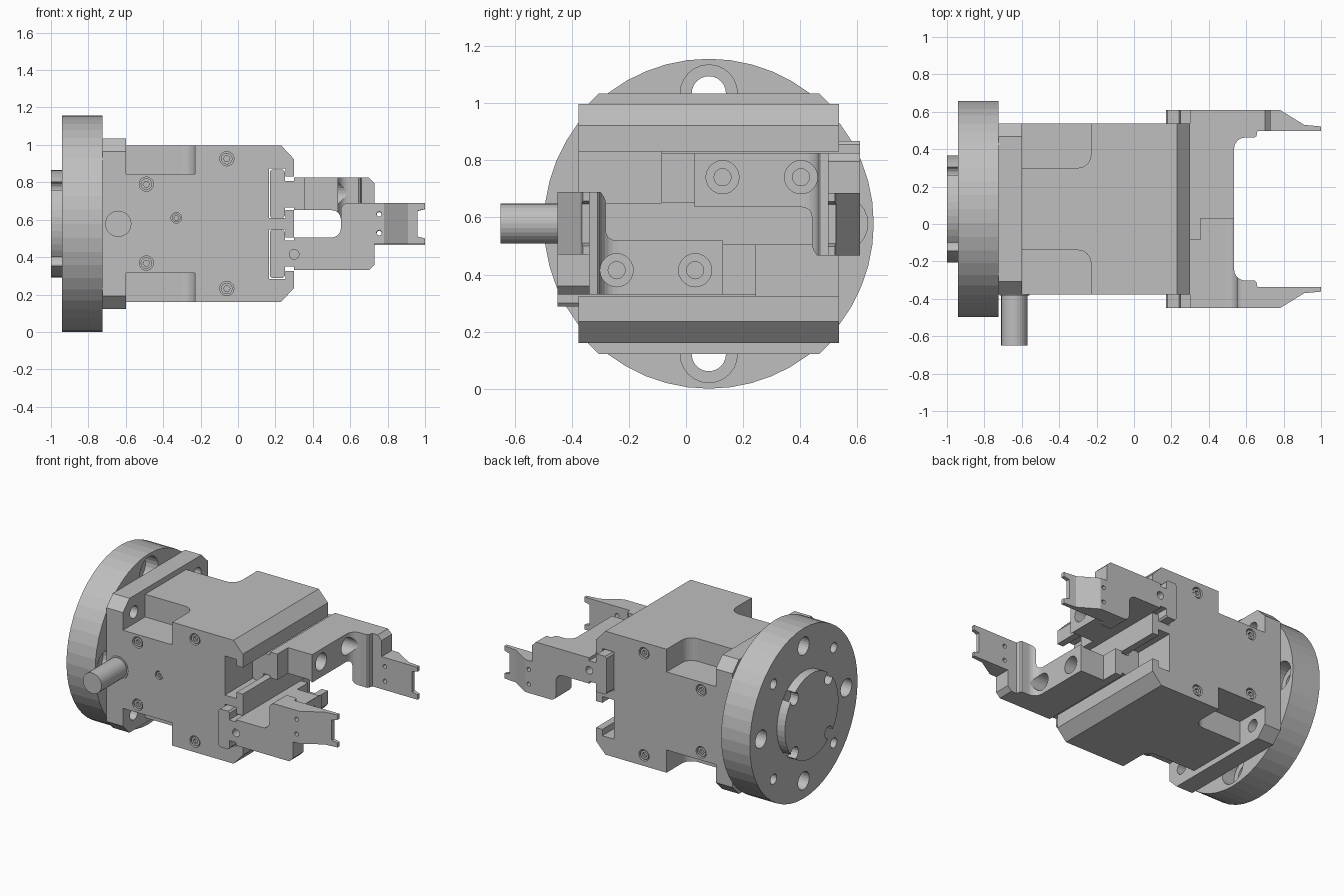
import bpy, bmesh, math
from mathutils import Matrix, Vector

cube = bpy.data.objects.get("Cube")
if cube:
    bpy.data.objects.remove(cube, do_unlink=True)

CY, CZ = 0.08, 0.578          # main axis of the tool, along x
metal = bpy.data.materials.new("grey metal")
metal.use_nodes = True
GREY = (0.52, 0.52, 0.52, 1)
metal.diffuse_color = GREY
metal.node_tree.nodes["Principled BSDF"].inputs["Base Color"].default_value = GREY


def prism(name, pts, axis, a, b):
    """Extrude a 2D outline along an axis, from a to b."""
    place = {"x": lambda p, t: (t, p[0], p[1]),
             "y": lambda p, t: (p[0], t, p[1]),
             "z": lambda p, t: (p[0], p[1], t)}[axis]
    bm = bmesh.new()
    face = bm.faces.new([bm.verts.new(place(p, a)) for p in pts])
    new = bmesh.ops.extrude_face_region(bm, geom=[face])["geom"]
    shift = Vector(place((0, 0), b - a))
    bmesh.ops.translate(bm, vec=shift, verts=[v for v in new if isinstance(v, bmesh.types.BMVert)])
    bmesh.ops.recalc_face_normals(bm, faces=bm.faces)
    mesh = bpy.data.meshes.new(name)
    bm.to_mesh(mesh)
    bm.free()
    mesh.materials.append(metal)
    ob = bpy.data.objects.new(name, mesh)
    bpy.context.collection.objects.link(ob)
    return ob


def arc(cx, cy, r, start, end, n=6):
    angles = [math.radians(start + (end - start) * i / n) for i in range(n + 1)]
    return [(cx + r * math.cos(t), cy + r * math.sin(t)) for t in angles]


def cyl(name, axis, c, r, a, b, n=24):
    return prism(name, arc(c[0], c[1], r, 0, 360, n)[:-1], axis, a, b)


def rect(x0, x1, y0, y1):
    return [(x0, y0), (x1, y0), (x1, y1), (x0, y1)]


def combine(ob, tool, op="DIFFERENCE"):
    """Apply a boolean and drop the helper."""
    tool.hide_render = True
    mod = ob.modifiers.new("cut", "BOOLEAN")
    mod.operation, mod.object, mod.solver = op, tool, "EXACT"
    bpy.context.view_layer.objects.active = ob
    bpy.ops.object.modifier_apply(modifier=mod.name)
    bpy.data.objects.remove(tool, do_unlink=True)


def around(r, deg):
    t = math.radians(deg)
    return (CY + r * math.cos(t), CZ + r * math.sin(t))


# Round mounting flange with bolt holes
flange = cyl("mounting_flange", "x", (CY, CZ), CZ, -0.94, -0.725, 48)
for k in range(4):
    c = around(0.457, 90 * k)
    combine(flange, cyl("hole", "x", c, 0.06, -1, -0.6))
    combine(flange, cyl("counterbore", "x", c, 0.1, -0.82, -0.6))
    combine(flange, cyl("small_hole", "x", around(0.457, 45 + 90 * k), 0.034, -1, -0.6, 16))

# Centring hub with edge notches
hub = cyl("centring_hub", "x", (CY, CZ), 0.287, -1, -0.93, 48)
for k in range(4):
    combine(hub, cyl("notch", "x", around(0.26, 45 + 90 * k), 0.042, -1.1, -0.942, 16))

# Chamfered neck plate
h, w, ch = 0.456, 0.457, 0.07
outline = [(-w + ch, -h), (w - ch, -h), (w, -h + ch), (w, h - ch),
           (w - ch, h), (-w + ch, h), (-w, h - ch), (-w, -h + ch)]
neck = prism("neck_plate", [(CY + y, CZ + z) for y, z in outline], "x", -0.725, -0.6)
for sy in (-1, 1):
    for sz in (-1, 1):
        combine(neck, cyl("hole", "x", (CY + sy * 0.34, CZ + sz * 0.345), 0.042, -0.69, -0.5, 20))

# Main body with chamfered nose
Y0, Y1 = CY - w, CY + w
body = prism("gripper_body", [(-0.6, 0.16), (0.23, 0.16), (0.3, 0.235), (0.3, 0.923),
                              (0.23, 0.998), (-0.6, 0.998)], "y", Y0, Y1)
# Corner pockets with a rounded inner corner
for s in (-1, 1):
    edge = CY + s * 0.22
    pocket = [(-0.7, edge)] + arc(-0.3, edge + s * 0.07, 0.07, -90 * s, 0) + \
             [(-0.23, edge + s * 0.5), (-0.7, edge + s * 0.5)]
    for z0, z1 in ((0.1, 0.314), (0.844, 1.1)):
        combine(body, prism("pocket", pocket, "z", z0, z1))
# Two sideways guide slots, T shaped
for s in (-1, 1):
    z = CZ + s * 0.163
    t = [(0.165, z - 0.133), (0.253, z - 0.133), (0.253, z - 0.09), (0.4, z - 0.09),
         (0.4, z + 0.09), (0.253, z + 0.09), (0.253, z + 0.133), (0.165, z + 0.133)]
    combine(body, prism("slot", t, "y", -1, 1))

# Recessed cover screws on both sides
spots = [(-0.49, 0.79), (-0.49, 0.368), (-0.06, 0.926), (-0.06, 0.232)]
for s, side in ((-1, "right"), (1, "left")):
    y = CY + s * w
    extra = [(-0.33, 0.61)] if s < 0 else []
    for i, c in enumerate(spots + extra):
        r = 0.038 if i < 4 else 0.028
        combine(body, cyl("recess", "y", c, r, y - 0.03, y + 0.03))
        screw = cyl(f"{side}_screw_{i + 1}", "y", c, r * 0.8, y - s * 0.035, y - s * 0.006, 20)
        combine(screw, cyl("socket", "y", c, r * 0.45, y - s * 0.025, y + s * 0.02, 6))

# Side air fitting
fitting = cyl("air_fitting", "y", (-0.64, CZ), 0.07, -0.65, -0.36, 28)
ring = cyl("fitting_collar", "y", (-0.64, CZ), 0.08, -0.381, -0.36, 28)


# Gripper finger: side outline crossed with top outline
def finger(name):
    side = [(0.17, 0.3), (0.18, 0.288), (0.24, 0.288), (0.25, 0.3), (0.25, 0.35), (0.3, 0.35),
            (0.3, 0.33), (0.7, 0.33), (0.73, 0.36), (0.73, 0.47),
            (1.0, 0.47), (1.0, 0.5), (0.96, 0.51), (0.96, 0.647), (1.0, 0.657), (1.0, 0.69)]
    side += arc(0.59, 0.65, 0.04, 90, 180)
    side += arc(0.5, 0.555, 0.05, 0, -90)
    side += [(0.3, 0.505), (0.3, 0.49), (0.25, 0.49), (0.25, 0.535), (0.24, 0.547),
             (0.18, 0.547), (0.17, 0.535)]
    top = [(0.1, -0.45), (0.78, -0.45), (0.91, -0.37), (1.1, -0.352), (1.1, -0.338),
           (0.66, -0.338), (0.655, -0.31), (0.645, -0.302)]
    top += arc(0.595, -0.242, 0.06, -90, -180)
    top += [(0.535, 0.13), (0.355, 0.13), (0.355, 0.245), (0.1, 0.245)]
    ob = prism(name, side, "y", -0.6, 0.6)
    combine(ob, prism("top_outline", top, "z", 0, 1.2), "INTERSECT")
    # Counterbored bolt holes
    for y in (-0.243, 0.032):
        combine(ob, cyl("bore", "x", (y, 0.415), 0.058, 0.36, 0.6))
        combine(ob, cyl("bolt_hole", "x", (y, 0.415), 0.03, 0.2, 0.6, 16))
    # Side hole and pin holes in the tip
    combine(ob, cyl("side_hole", "y", (0.3, 0.415), 0.026, -0.5, -0.38, 16))
    for z in (0.53, 0.63):
        combine(ob, cyl("pin_hole", "y", (0.755, z), 0.014, -0.5, -0.3, 12))
    return ob


finger("right_finger")
turned = finger("left_finger")
pivot = Matrix.Translation((0, CY, CZ))
turned.data.transform(pivot @ Matrix.Rotation(math.pi, 4, "X") @ pivot.inverted())
